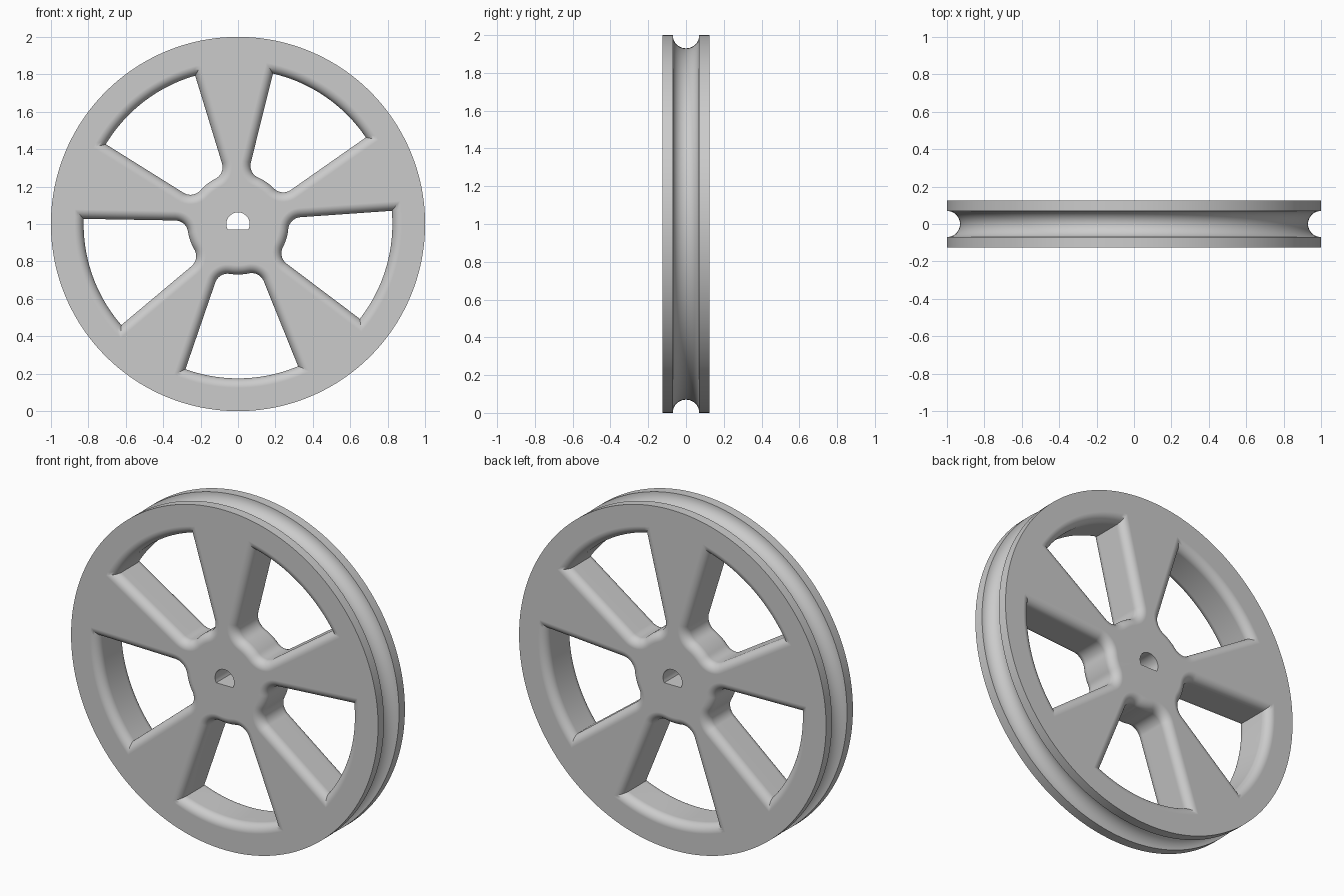
import bpy, bmesh
from math import sin, cos, asin, radians, pi

if "Cube" in bpy.data.objects:
    bpy.data.objects.remove(bpy.data.objects["Cube"], do_unlink=True)

HALF = 0.125        # half the wheel thickness
HUB, RIM = 0.27, 0.825
CORNER = 0.07       # fillet between hub and spoke
ROUND = 0.05        # rounding of the window edges
SLOPE = radians(20.5)
SIDE = 0.013        # offset of a spoke side from a radial line

grey = bpy.data.materials.new("grey")
grey.use_nodes = True
color = (0.6, 0.6, 0.6, 1)
grey.diffuse_color = color
grey.node_tree.nodes["Principled BSDF"].inputs["Base Color"].default_value = color


def loft(name, rings):
    """Solid through rings of (outline, y), capped at both ends."""
    bm = bmesh.new()
    loops = [[bm.verts.new((x, y, z + 1)) for x, z in outline] for outline, y in rings]
    for a, b in zip(loops, loops[1:]):
        for i in range(len(a)):
            j = (i + 1) % len(a)
            bm.faces.new((a[i], a[j], b[j], b[i]))
    bm.faces.new(loops[0])
    bm.faces.new(loops[-1])
    bmesh.ops.recalc_face_normals(bm, faces=bm.faces)
    mesh = bpy.data.meshes.new(name)
    bm.to_mesh(mesh)
    bm.free()
    mesh.materials.append(grey)
    obj = bpy.data.objects.new(name, mesh)
    bpy.context.collection.objects.link(obj)
    return obj


def arc(r, a, b, n, cx=0, cy=0):
    return [(cx + r * cos(a + (b - a) * i / n), cy + r * sin(a + (b - a) * i / n))
            for i in range(n + 1)]


def circle(r, n=160):
    return arc(r, 0, 2 * pi, n)[:-1]


def window_outline(grow, turn):
    """Spoke window outline, grown outward by an offset and turned about the hub."""
    reach = HUB + CORNER
    mid = SLOPE - asin((CORNER - SIDE) / reach)
    end = SLOPE + asin((SIDE + grow) / (RIM + grow))
    upper = arc(HUB - grow, 0, mid, 6)
    upper += arc(CORNER + grow, mid + pi, SLOPE + pi / 2, 10,
                 reach * cos(mid), reach * sin(mid))[1:]
    upper += arc(RIM + grow, end, 0, 14)
    lower = [(u, -v) for u, v in reversed(upper[1:-1])]
    return [(u * cos(turn) - v * sin(turn), u * sin(turn) + v * cos(turn))
            for u, v in upper + lower]


# Wheel body with a round groove in its tread
groove = arc(0.07, -pi / 2, -3 * pi / 2, 20, 1, 0)
rings = [(circle(1), -HALF)]
rings += [(circle(r), y) for r, y in groove]
rings += [(circle(1), HALF)]
wheel = loft("pulley_wheel", rings)

# Window cutters, flared towards both faces
steps = 8
flare = [(ROUND * (1 - cos(i * pi / 2 / steps)),
          HALF - ROUND + ROUND * sin(i * pi / 2 / steps)) for i in range(steps + 1)]
flare.append((ROUND, HALF + 0.02))
levels = [(g, -y) for g, y in reversed(flare)] + flare
cutters = []
for k in range(5):
    turn = radians(-88.5 + 72 * k)
    cutters.append(loft("window_cutter", [(window_outline(g, turn), y) for g, y in levels]))

# D-shaped shaft hole
flat = asin(0.03 / 0.062)
shaft = arc(0.062, -flat, pi + flat, 32)
cutters.append(loft("shaft_cutter", [(shaft, -0.2), (shaft, 0.2)]))

bpy.context.view_layer.objects.active = wheel
wheel.select_set(True)
for cutter in cutters:
    cutter.hide_render = True
    cut = wheel.modifiers.new("cut", 'BOOLEAN')
    cut.operation = 'DIFFERENCE'
    cut.solver = 'EXACT'
    cut.object = cutter
    bpy.ops.object.modifier_apply(modifier=cut.name)
    bpy.data.objects.remove(cutter, do_unlink=True)

# Smooth fillets, crisp groove lips and flat faces
bpy.ops.object.shade_smooth_by_angle(angle=radians(30))
normals = wheel.modifiers.new("face_normals", 'WEIGHTED_NORMAL')
normals.keep_sharp = True
